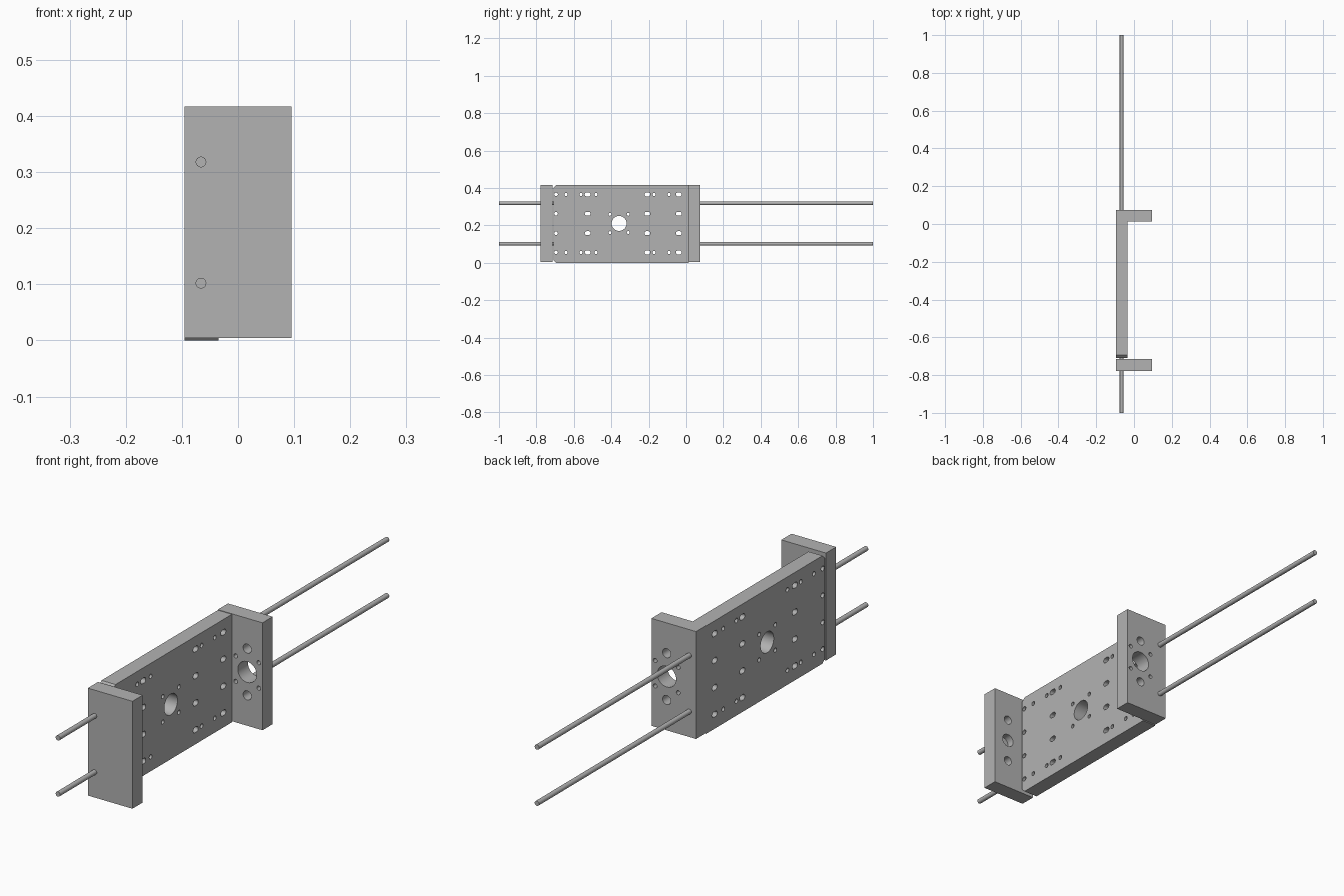
import bpy, bmesh, math
from mathutils import Matrix

if "Cube" in bpy.data.objects:
    bpy.data.objects.remove(bpy.data.objects["Cube"])

grey = bpy.data.materials.new("light_grey")
grey.diffuse_color = (0.448, 0.448, 0.448, 1)
grey.use_nodes = True
grey.node_tree.nodes["Principled BSDF"].inputs["Base Color"].default_value = grey.diffuse_color
ZC = 0.2105      # height of the hole pattern centre


def finish(name, bm):
    bmesh.ops.recalc_face_normals(bm, faces=bm.faces[:])
    me = bpy.data.meshes.new(name)
    bm.to_mesh(me)
    bm.free()
    ob = bpy.data.objects.new(name, me)
    bpy.context.collection.objects.link(ob)
    me.materials.append(grey)
    return ob


def prism(bm, pts, direction):
    """Extrude a planar polygon along a direction."""
    face = bm.faces.new([bm.verts.new(p) for p in pts])
    res = bmesh.ops.extrude_face_region(bm, geom=[face])
    verts = [g for g in res["geom"] if isinstance(g, bmesh.types.BMVert)]
    bmesh.ops.translate(bm, verts=verts, vec=direction)


def hole_x(bm, y, z, r, stretch=0.0, seg=24):
    """Cutter through the plate along x; stretch makes it a slot along y."""
    pts = []
    for i in range(seg):
        a = 2 * math.pi * (i + 0.5) / seg
        shift = stretch if math.cos(a) > 0 else -stretch
        pts.append((-0.15, y + r * math.cos(a) + shift, z + r * math.sin(a)))
    prism(bm, pts, (0.2, 0, 0))


def hole_y(bm, x, z, r, y0, y1, seg=32):
    """Cutter or rod along y."""
    pts = [(x + r * math.cos(2 * math.pi * i / seg), y0,
            z + r * math.sin(2 * math.pi * i / seg)) for i in range(seg)]
    prism(bm, pts, (0, y1 - y0, 0))


def cut(ob, bm):
    """Subtract the cutter mesh and remove the helper."""
    cutter = finish("cutter", bm)
    cutter.hide_render = True
    mod = ob.modifiers.new("holes", "BOOLEAN")
    mod.operation = "DIFFERENCE"
    mod.solver = "EXACT"
    mod.object = cutter
    bpy.context.view_layer.update()
    dg = bpy.context.evaluated_depsgraph_get()
    me = bpy.data.meshes.new_from_object(ob.evaluated_get(dg))
    ob.modifiers.clear()
    ob.data = me
    bpy.data.objects.remove(cutter, do_unlink=True)


def block(name, y0, y1):
    bm = bmesh.new()
    prism(bm, [(-0.095, y0, 0.004), (0.095, y0, 0.004),
               (0.095, y0, 0.417), (-0.095, y0, 0.417)], (0, y1 - y0, 0))
    return finish(name, bm)


# side plate with chamfered front corners
bm = bmesh.new()
ya, yb, zt, c = -0.709, 0.013, 0.415, 0.015
prism(bm, [(-0.095, y, z) for y, z in
           [(ya + c, 0), (yb, 0), (yb, zt), (ya + c, zt), (ya, zt - c), (ya, c)]],
      (0.06, 0, 0))
plate = finish("side_plate", bm)

bm = bmesh.new()
hole_x(bm, -0.358, ZC, 0.04, seg=48)                  # centre opening
for s in (-1, 1):
    for t in (-0.049, 0.049):                         # screws round the opening
        hole_x(bm, -0.358 + t, ZC + s * 0.049, 0.008)
    for dz in (0.052, 0.155):                         # full columns of holes and slots
        hole_x(bm, -0.695, ZC + s * dz, 0.0095)
        for y in (-0.526, -0.207, -0.039):
            hole_x(bm, y, ZC + s * dz, 0.0105, 0.005)
    for y in (-0.642, -0.562, -0.481, -0.171, -0.091):  # extra holes in outer rows
        hole_x(bm, y, ZC + s * 0.155, 0.0085)
cut(plate, bm)

# rear block: everything drilled through
rear = block("rear_block", 0.013, 0.075)
bm = bmesh.new()
hole_y(bm, 0.03, ZC, 0.04, -0.05, 0.15, 48)
for s in (-1, 1):
    hole_y(bm, 0.03, ZC + s * 0.09, 0.0175, -0.05, 0.15)
    for t in (-0.049, 0.049):
        hole_y(bm, 0.03 + t, ZC + s * 0.049, 0.008, -0.05, 0.15)
cut(rear, bm)

# front block: blind holes on the inner face
front = block("front_block", -0.777, -0.715)
bm = bmesh.new()
hole_y(bm, 0.03, ZC, 0.026, -0.745, -0.65)
for s in (-1, 1):
    hole_y(bm, 0.03, ZC + s * 0.09, 0.0175, -0.76, -0.65)
cut(front, bm)

# two guide rods
rods = []
for name, z in (("lower_rod", 0.102), ("upper_rod", 0.318)):
    bm = bmesh.new()
    hole_y(bm, -0.066, z, 0.0095, -1, 1)
    rods.append(finish(name, bm))

# smooth round walls, sharp edges
bpy.ops.object.select_all(action="DESELECT")
for ob in [plate, rear, front] + rods:
    ob.select_set(True)
    bpy.context.view_layer.objects.active = ob
bpy.ops.object.shade_smooth_by_angle(angle=math.radians(30))
